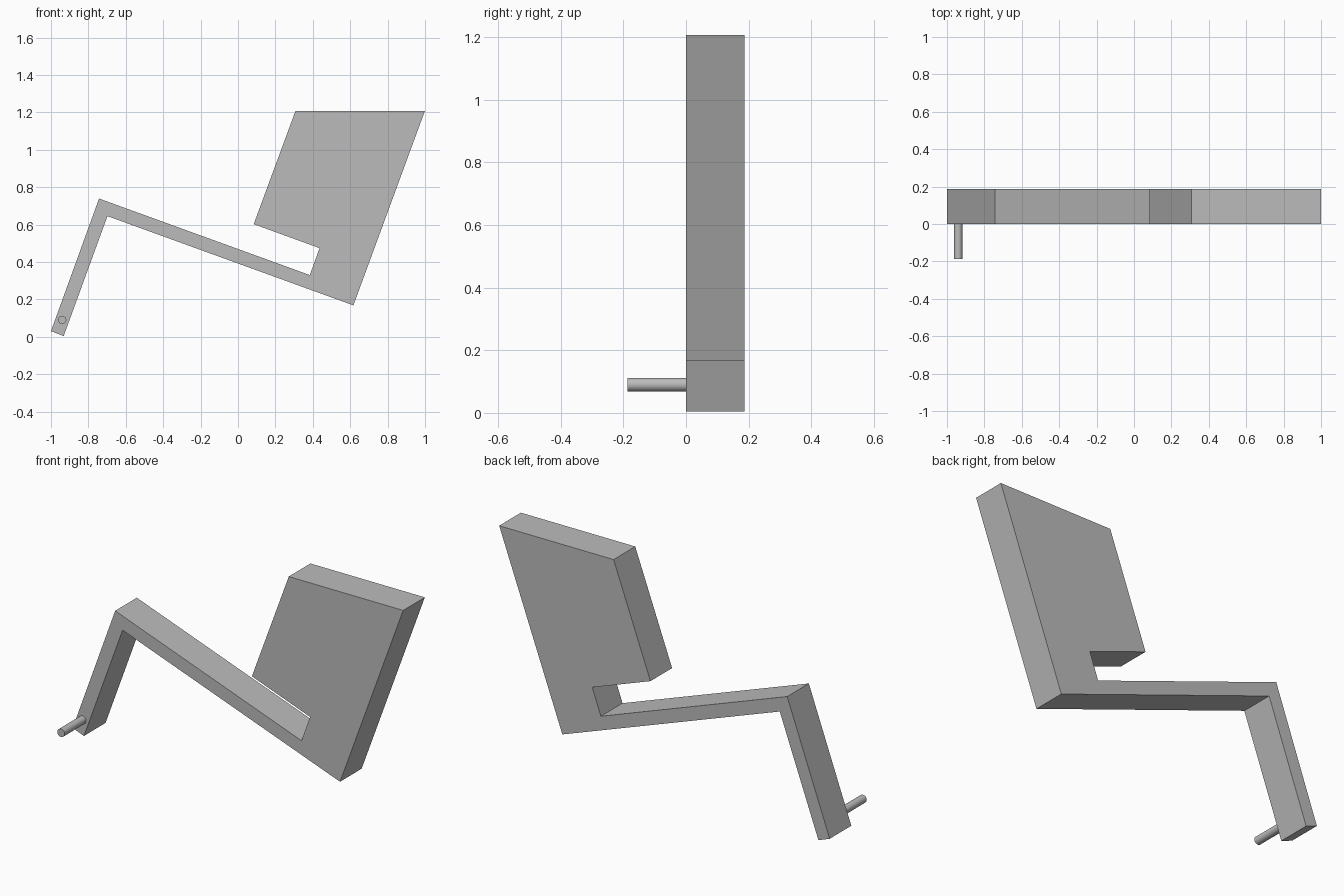
import bpy, bmesh
from math import radians
from mathutils import Vector

cube = bpy.data.objects.get("Cube")
if cube:
    bpy.data.objects.remove(cube, do_unlink=True)

THICKNESS = 0.187

grey = bpy.data.materials.new("plain grey")
grey.use_nodes = True
colour = (0.5, 0.5, 0.5, 1)
grey.diffuse_color = colour
grey.node_tree.nodes["Principled BSDF"].inputs["Base Color"].default_value = colour


def extruded_plate(name, outline, depth):
    """Extrude an x-z outline from y = 0 towards the back."""
    bm = bmesh.new()
    face = bm.faces.new([bm.verts.new((x, 0, z)) for x, z in outline])
    result = bmesh.ops.extrude_face_region(bm, geom=[face])
    moved = [v for v in result["geom"] if isinstance(v, bmesh.types.BMVert)]
    bmesh.ops.translate(bm, verts=moved, vec=Vector((0, depth, 0)))
    bmesh.ops.recalc_face_normals(bm, faces=bm.faces)
    mesh = bpy.data.meshes.new(name)
    bm.to_mesh(mesh)
    bm.free()
    mesh.materials.append(grey)
    obj = bpy.data.objects.new(name, mesh)
    bpy.context.collection.objects.link(obj)
    return obj


# Bent arm with the slotted slab at its end
outline = [
    (-1.0, 0.03), (-0.932, 0.004), (-0.698, 0.645), (0.617, 0.168),
    (0.999, 1.207), (0.307, 1.207), (0.084, 0.602), (0.436, 0.474),
    (0.384, 0.33), (-0.743, 0.739),
]
extruded_plate("crank_arm", outline, THICKNESS)

# Round pin sticking out of the front near the foot
bpy.ops.mesh.primitive_cylinder_add(
    vertices=32, radius=0.022, depth=THICKNESS,
    location=(-0.94, -THICKNESS / 2, 0.09), rotation=(radians(90), 0, 0))
pin = bpy.context.object
pin.name = "pin"
pin.data.materials.append(grey)
bpy.ops.object.shade_smooth_by_angle(angle=radians(30))
